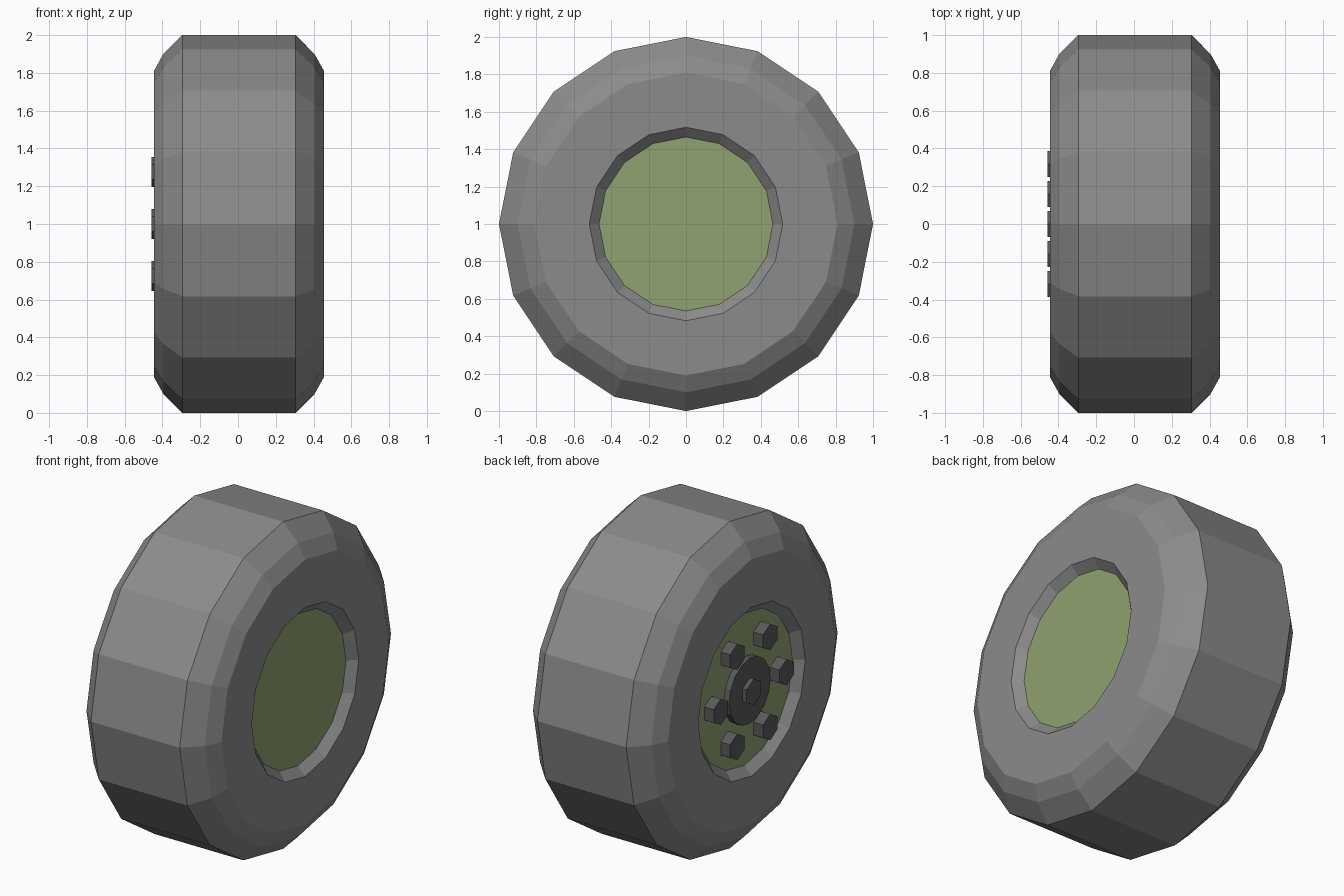
import bpy, bmesh, math

if "Cube" in bpy.data.objects:
    bpy.data.objects.remove(bpy.data.objects["Cube"])

CX, CZ, SIDES = 0.005, 1.0, 16   # wheel centre and segment count


def material(name, rgb):
    m = bpy.data.materials.new(name)
    m.diffuse_color = (*rgb, 1)
    m.use_nodes = True
    m.node_tree.nodes["Principled BSDF"].inputs["Base Color"].default_value = m.diffuse_color
    return m


def lathe(name, profile, sides, y=0, z=CZ, caps=(), mat=None, turn=0):
    """Revolve (x, radius) points about an x-parallel axis; caps lists rings to fill."""
    bm = bmesh.new()
    rings = []
    for x, r in profile:
        angles = [turn + 2 * math.pi * i / sides for i in range(sides)]
        rings.append([bm.verts.new((x, y + r * math.cos(a), z + r * math.sin(a)))
                      for a in angles])
    for a, b in zip(rings, rings[1:]):
        for i in range(sides):
            j = (i + 1) % sides
            bm.faces.new((a[i], b[i], b[j], a[j]))
    for c in caps:
        ring = rings[c]
        bm.faces.new(ring if c == -1 else ring[::-1])
    mesh = bpy.data.meshes.new(name)
    bm.to_mesh(mesh)
    bm.free()
    # profiles run from -x to +x, so make the winding face outward
    mesh.flip_normals()
    if caps:
        bm = bmesh.new()
        bm.from_mesh(mesh)
        bmesh.ops.recalc_face_normals(bm, faces=bm.faces)
        bm.to_mesh(mesh)
        bm.free()
    ob = bpy.data.objects.new(name, mesh)
    bpy.context.collection.objects.link(ob)
    if mat:
        mesh.materials.append(mat)
    return ob


green = material("rim_green", (0.28, 0.36, 0.16))
dark = material("dark_metal", (0.10, 0.10, 0.10))

# Tyre with bevelled shoulders and recessed lip; rim discs fill both openings
half = [(0.40, 0.465), (0.45, 0.517), (0.45, 0.81), (0.40, 0.90), (0.30, 1.0)]
profile = [(CX - x, r) for x, r in half] + [(CX + x, r) for x, r in half[::-1]]
tyre = lathe("tyre", profile, SIDES, caps=(0, -1))
tyre.data.materials.append(material("tyre_grey", (0.26, 0.26, 0.26)))
tyre.data.materials.append(green)
for p in tyre.data.polygons:
    if len(p.vertices) == SIDES:
        p.material_index = 1

# Hub cap on the outer (-x) side
face = CX - 0.40
lathe("hub_cap", [(face - 0.037, 0.20), (face, 0.20)], SIDES, caps=(0, -1), mat=dark)

# Hexagonal centre nut and six wheel nuts
nut = [(-0.459, 0.08), (face, 0.08)]
lathe("centre_nut", nut, 6, caps=(0, -1), mat=dark, turn=math.pi / 6)
for i in range(6):
    a = math.pi * i / 3
    lathe(f"wheel_nut_{i + 1}", nut, 6, 0.318 * math.cos(a), CZ + 0.318 * math.sin(a),
          (0, -1), dark, math.pi / 6)
